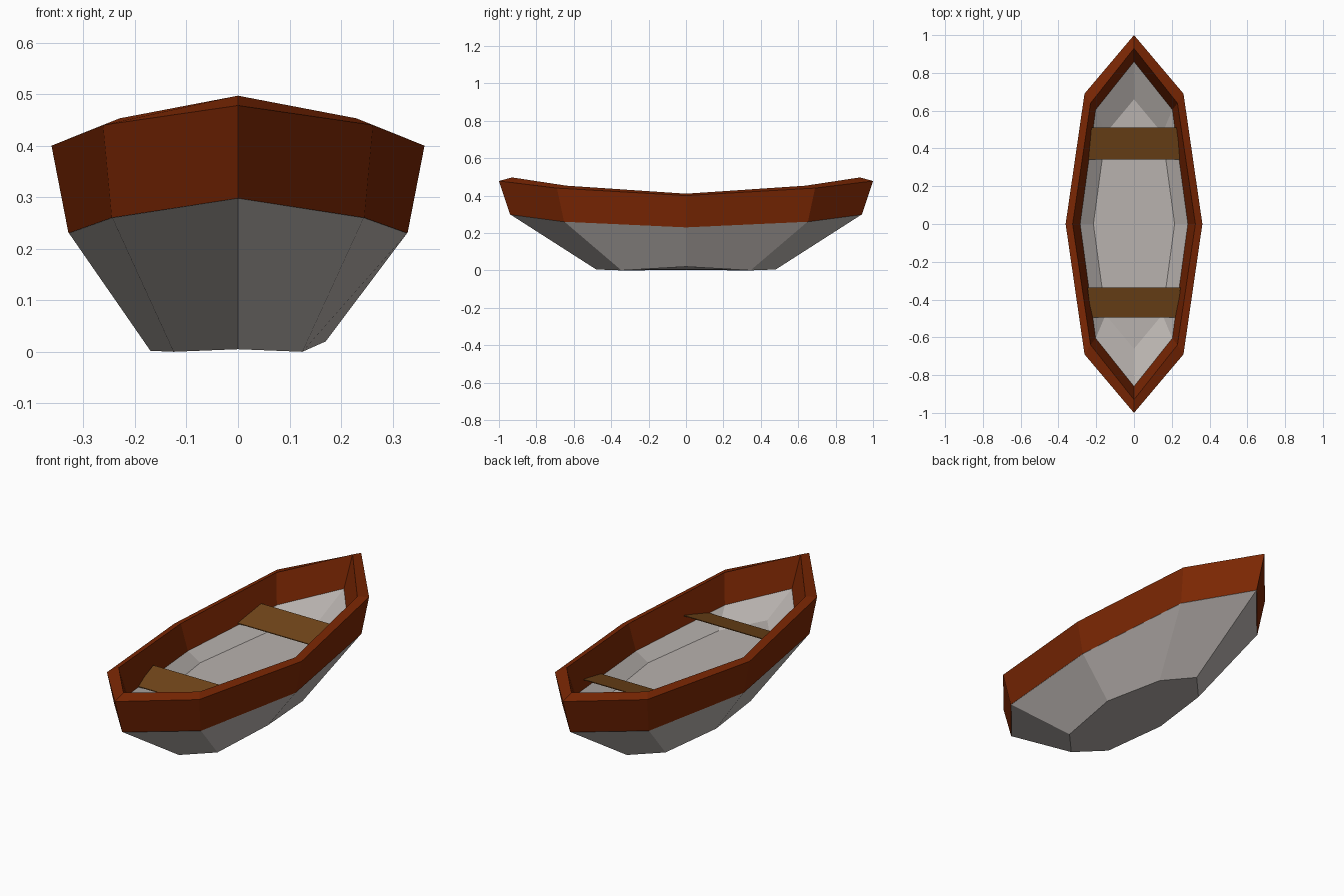
import bpy, bmesh

if "Cube" in bpy.data.objects:
    bpy.data.objects.remove(bpy.data.objects["Cube"])


def material(name, rgb):
    m = bpy.data.materials.new(name)
    m.diffuse_color = (*rgb, 1)
    m.use_nodes = True
    m.node_tree.nodes["Principled BSDF"].inputs["Base Color"].default_value = m.diffuse_color
    return m


GREY = material("grey hull", (0.48, 0.445, 0.425))
RED = material("red brown wood", (0.2, 0.02, 0.001))
BROWN = material("brown wood", (0.165, 0.06, 0.01))


def ring(tip, quarter, mid, left_drop=0):
    """Eight-sided boat outline: tip (y, z), quarter (x, y, z), mid (x, z)."""
    (ty, tz), (qx, qy, qz), (mx, mz) = tip, quarter, mid
    return [(0, -ty, tz), (qx, -qy, qz), (mx, 0, mz), (qx, qy, qz),
            (0, ty, tz), (-qx, qy, qz), (-mx, 0, mz - left_drop), (-qx, -qy, qz)]


def loft(name, rings, mat, closed=False):
    """Skin the outlines in order; either close the loop or cap both ends."""
    bm = bmesh.new()
    vs = [[bm.verts.new(p) for p in r] for r in rings]
    pairs = list(zip(vs, vs[1:]))
    if closed:
        pairs.append((vs[-1], vs[0]))
    for a, b in pairs:
        for i in range(8):
            j = (i + 1) % 8
            bm.faces.new((a[i], a[j], b[j], b[i]))
    if not closed:
        bm.faces.new(vs[0][::-1])
        bm.faces.new(vs[-1])
    bmesh.ops.recalc_face_normals(bm, faces=bm.faces)
    finish(name, bm, mat)


def finish(name, bm, mat):
    me = bpy.data.meshes.new(name)
    bm.to_mesh(me)
    bm.free()
    me.materials.append(mat)
    bpy.context.collection.objects.link(bpy.data.objects.new(name, me))


inner_seam = ring((0.86, 0.348), (0.203, 0.605, 0.307), (0.285, 0.28))

# Hull: slightly uneven bottom, outer wall, inner wall and raised floor
loft("hull", [
    ring((0.48, 0.005), (0.125, 0.345, 0.0), (0.17, 0.02), 0.018),
    ring((0.938, 0.298), (0.244, 0.65, 0.26), (0.328, 0.23)),
    inner_seam,
    ring((0.66, 0.262), (0.15, 0.48, 0.237), (0.215, 0.238)),
], GREY)

# Wooden top strake with thickness
loft("top_strake", [
    ring((0.94, 0.298), (0.245, 0.652, 0.26), (0.329, 0.23)),
    ring((1.0, 0.478), (0.262, 0.69, 0.44), (0.362, 0.40)),
    ring((0.93, 0.497), (0.23, 0.64, 0.453), (0.325, 0.41)),
    inner_seam,
], RED, closed=True)

# Two thin, slightly tilted seats, narrower toward the boat ends
for name, y0, y1, w0, w1 in (("front_seat", -0.495, -0.335, 0.225, 0.247),
                             ("back_seat", 0.342, 0.51, 0.247, 0.225)):
    bm = bmesh.new()
    quad = [(-w0, y0, 0.305), (w0, y0, 0.305), (w1, y1, 0.345), (-w1, y1, 0.345)]
    top = [bm.verts.new(p) for p in quad]
    low = [bm.verts.new((x, y, z - 0.004)) for x, y, z in quad]
    bm.faces.new(top)
    bm.faces.new(low[::-1])
    for i in range(4):
        j = (i + 1) % 4
        bm.faces.new((low[i], low[j], top[j], top[i]))
    finish(name, bm, BROWN)
